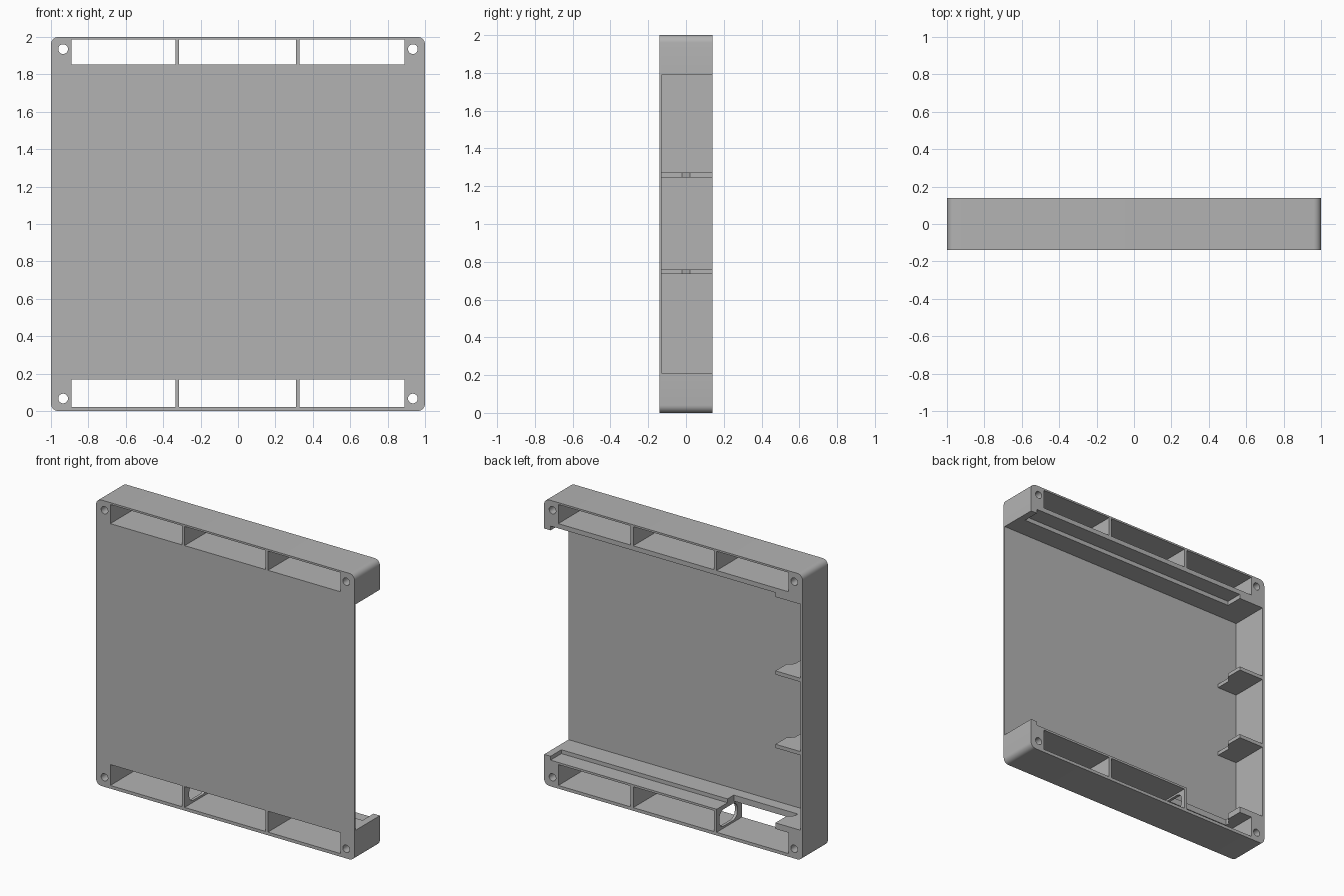
import bpy, bmesh, math
from mathutils import Vector

if "Cube" in bpy.data.objects:
    bpy.data.objects.remove(bpy.data.objects["Cube"], do_unlink=True)

grey = bpy.data.materials.new("plain_grey")
grey.use_nodes = True
grey.diffuse_color = (0.45, 0.45, 0.45, 1)
grey.node_tree.nodes["Principled BSDF"].inputs["Base Color"].default_value = grey.diffuse_color


def prism(name, outline, axis, lo, hi):
    """Extrude a 2D outline along one axis."""
    def place(u, v, w):
        return {"x": (w, u, v), "y": (u, w, v), "z": (u, v, w)}[axis]
    bm = bmesh.new()
    face = bm.faces.new([bm.verts.new(place(u, v, lo)) for u, v in outline])
    new = bmesh.ops.extrude_face_region(bm, geom=[face])["geom"]
    shift = Vector(place(0, 0, hi - lo))
    bmesh.ops.translate(bm, vec=shift, verts=[g for g in new if isinstance(g, bmesh.types.BMVert)])
    bmesh.ops.recalc_face_normals(bm, faces=bm.faces)
    mesh = bpy.data.meshes.new(name)
    bm.to_mesh(mesh)
    bm.free()
    mesh.materials.append(grey)
    obj = bpy.data.objects.new(name, mesh)
    bpy.context.collection.objects.link(obj)
    return obj


def rounded(u0, u1, v0, v1, r, steps=6):
    pts = []
    corners = [(u1 - r, v1 - r), (u0 + r, v1 - r), (u0 + r, v0 + r), (u1 - r, v0 + r)]
    for q, (cu, cv) in enumerate(corners):
        for i in range(steps + 1):
            a = math.pi / 2 * (q + i / steps)
            pts.append((cu + r * math.cos(a), cv + r * math.sin(a)))
    return pts


def circle(u, v, r, n=24):
    return [(u + r * math.cos(2 * math.pi * i / n), v + r * math.sin(2 * math.pi * i / n)) for i in range(n)]


def rect(u0, u1, v0, v1):
    return [(u0, v0), (u1, v0), (u1, v1), (u0, v1)]


def cut(obj, cutter):
    cutter.hide_render = True
    mod = obj.modifiers.new("cut", "BOOLEAN")
    mod.operation = "DIFFERENCE"
    mod.solver = "EXACT"
    mod.object = cutter
    bpy.context.view_layer.objects.active = obj
    bpy.ops.object.modifier_apply(modifier=mod.name)
    bpy.data.objects.remove(cutter, do_unlink=True)


def smooth(obj):
    bpy.ops.object.select_all(action="DESELECT")
    obj.select_set(True)
    bpy.context.view_layer.objects.active = obj
    bpy.ops.object.shade_smooth_by_angle(angle=math.radians(30))


BACK = 0.14
# Rounded block, hollowed from the back and the left side
frame = prism("tray_frame", rounded(-1, 1, 0, 2, 0.04), "y", -BACK, BACK)
cut(frame, prism("cavity", rect(-0.985, 1.2, 0.21, 1.79), "y", -0.13, 0.3))

# Shallow shelf steps facing the cavity
for z0, z1 in ((0.183, 0.4), (1.6, 1.82)):
    cut(frame, prism("shelf_step", rect(-0.79, 0.95, z0, z1), "y", 0.02, 0.3))

# Three windows through each beam, and corner screw holes
for z0, z1 in ((0.022, 0.168), (1.853, 1.987)):
    for x0, x1 in ((-0.89, -0.335), (-0.315, 0.31), (0.33, 0.89)):
        cut(frame, prism("window", rect(x0, x1, z0, z1), "y", -0.3, 0.3))
for x in (-0.935, 0.935):
    for z in (0.067, 1.935):
        cut(frame, prism("screw_hole", circle(x, z, 0.026), "y", -0.3, 0.3))

# Cable opening in the lower shelf, and a passage through its divider
opening = [(-0.335, -0.05), (-0.335, 0.3), (-0.79, 0.3), (-0.79, 0.02), (-0.83, -0.02), (-0.83, -0.05)]
cut(frame, prism("shelf_opening", opening, "z", 0.1, 0.3))
cut(frame, prism("cable_passage", rounded(-0.09, 0.11, 0.036, 0.154, 0.05), "x", -0.4, -0.25))
smooth(frame)

# Stepped support ribs on the closed side wall
footprint = [(-0.99, -0.135), (-0.83, -0.135), (-0.83, -0.02), (-0.79, 0.02), (-0.79, BACK), (-0.99, BACK)]
for name, z in (("lower_rib", 0.747), ("upper_rib", 1.26)):
    prism(name, footprint, "z", z - 0.013, z + 0.013)
